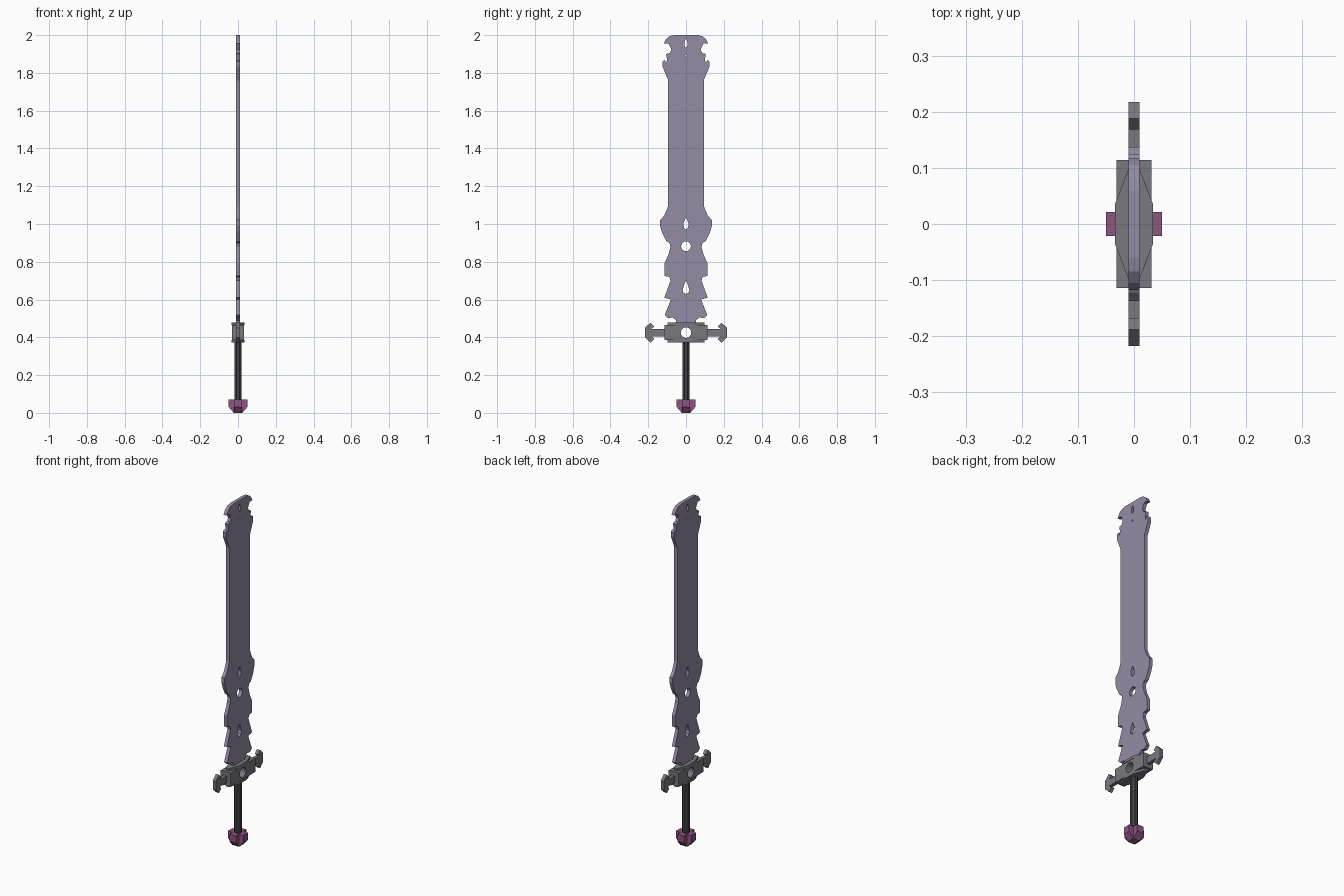
import bpy, bmesh, math
from mathutils import Matrix

if "Cube" in bpy.data.objects:
    bpy.data.objects.remove(bpy.data.objects["Cube"])


def material(name, rgb):
    m = bpy.data.materials.new(name)
    m.diffuse_color = (*rgb, 1)
    m.use_nodes = True
    m.node_tree.nodes["Principled BSDF"].inputs["Base Color"].default_value = m.diffuse_color
    return m


LAVENDER = material("lavender steel", (0.30, 0.26, 0.37))
GREY = material("grey metal", (0.19, 0.19, 0.21))
DARK = material("dark grip", (0.052, 0.052, 0.062))
PINK = material("plum", (0.27, 0.09, 0.22))

# Plate orientations: (profile u, profile v, depth) -> world axes
SIDE = Matrix(((0, 0, 1), (1, 0, 0), (0, 1, 0))).to_4x4()
FRONT = Matrix(((1, 0, 0), (0, 0, -1), (0, 1, 0))).to_4x4()
FLAT = Matrix.Identity(4)


def plate(name, outlines, half, mat, frame=SIDE, offset=0.0):
    """Filled outlines (inner ones become holes) given a thickness."""
    curve = bpy.data.curves.new(name, 'CURVE')
    curve.dimensions = '2D'
    curve.fill_mode = 'BOTH'
    curve.extrude = half
    for pts in outlines:
        s = curve.splines.new('POLY')
        s.points.add(len(pts) - 1)
        for p, (u, v) in zip(s.points, pts):
            p.co = (u, v, 0, 1)
        s.use_cyclic_u = True
    tmp = bpy.data.objects.new(name + " helper", curve)
    bpy.context.collection.objects.link(tmp)
    deps = bpy.context.evaluated_depsgraph_get()
    mesh = bpy.data.meshes.new_from_object(tmp.evaluated_get(deps))
    bpy.data.objects.remove(tmp)
    bm = bmesh.new()
    bm.from_mesh(mesh)
    bmesh.ops.remove_doubles(bm, verts=bm.verts, dist=1e-5)
    bm.transform(Matrix.Translation((0, 0, offset)) @ frame)
    bmesh.ops.recalc_face_normals(bm, faces=bm.faces)
    bm.to_mesh(mesh)
    bm.free()
    mesh.materials.clear()
    mesh.materials.append(mat)
    for p in mesh.polygons:
        p.material_index = 0
        p.use_smooth = False
    obj = bpy.data.objects.new(name, mesh)
    bpy.context.collection.objects.link(obj)
    return obj


def mirrored(half):
    return half + [(-u, v) for u, v in reversed(half)]


def ring(z, r, n=16):
    return [(r * math.cos(2 * math.pi * i / n), z + r * math.sin(2 * math.pi * i / n))
            for i in range(n)]


def drop(low, mid, high, w):
    return mirrored([(0.002, low), (w * 0.75, low + (mid - low) * 0.3), (w, mid),
                     (w * 0.6, mid + (high - mid) * 0.5), (0.001, high)])


# Blade: toothed base, straight middle, hooked tip, pierced along the centre
blade_half = [
    (0.05, 0.465), (0.053, 0.49), (0.07, 0.505), (0.095, 0.502), (0.113, 0.518),
    (0.08, 0.60), (0.115, 0.61), (0.082, 0.70), (0.088, 0.72), (0.115, 0.725),
    (0.115, 0.79), (0.092, 0.84), (0.082, 0.88), (0.088, 0.90), (0.105, 0.91),
    (0.127, 0.955), (0.137, 0.99), (0.137, 1.02), (0.115, 1.045), (0.10, 1.08),
    (0.094, 1.10), (0.094, 1.76), (0.125, 1.835), (0.125, 1.86), (0.112, 1.868),
    (0.105, 1.85), (0.10, 1.87), (0.105, 1.90), (0.085, 1.905), (0.078, 1.925),
    (0.092, 1.955), (0.118, 1.955), (0.105, 1.98), (0.085, 1.995), (0.06, 2.0)]
plate("blade", [mirrored(blade_half), drop(0.63, 0.65, 0.70, 0.018), ring(0.882, 0.026),
                drop(0.972, 1.0, 1.032, 0.014), drop(1.935, 1.96, 1.98, 0.009),
                ring(1.89, 0.005, 8)], 0.01, LAVENDER)

# Guard block with a round through hole
Z = 0.425
plate("guard_block", [[(-0.114, Z - 0.04), (0.114, Z - 0.04), (0.114, Z + 0.04),
                       (-0.114, Z + 0.04)], ring(Z, 0.028)], 0.031, GREY)

# Tapered eight-sided caps above and below the block
cap = mirrored([(0.01, -0.098), (0.034, -0.035), (0.034, 0.035), (0.01, 0.098)])
for name, z in (("guard_top_cap", Z + 0.046), ("guard_bottom_cap", Z - 0.046)):
    plate(name, [cap], 0.007, GREY, FLAT, z)

# Guard arms with arrow-shaped ends
arm_top = [(0.10, 0.02), (0.183, 0.02), (0.168, 0.033), (0.188, 0.053), (0.217, 0.025)]
for name, s in (("guard_arm_right", 1), ("guard_arm_left", -1)):
    pts = arm_top + [(u, -v) for u, v in reversed(arm_top)]
    plate(name, [[(s * u, Z + v) for u, v in pts]], 0.01, GREY)

# Eight-sided grip
grip = [(0.0205 * math.cos(math.pi * (i + 0.5) / 4), 0.0205 * math.sin(math.pi * (i + 0.5) / 4))
        for i in range(8)]
plate("grip", [grip], 0.16, DARK, FLAT, 0.22)

# Pommel: two crossing bevelled bars
bar = mirrored([(0.023, 0.0), (0.05, 0.032), (0.05, 0.072)])
plate("pommel_bar_side", [bar], 0.021, PINK, SIDE)
plate("pommel_bar_front", [bar], 0.021, PINK, FRONT)
